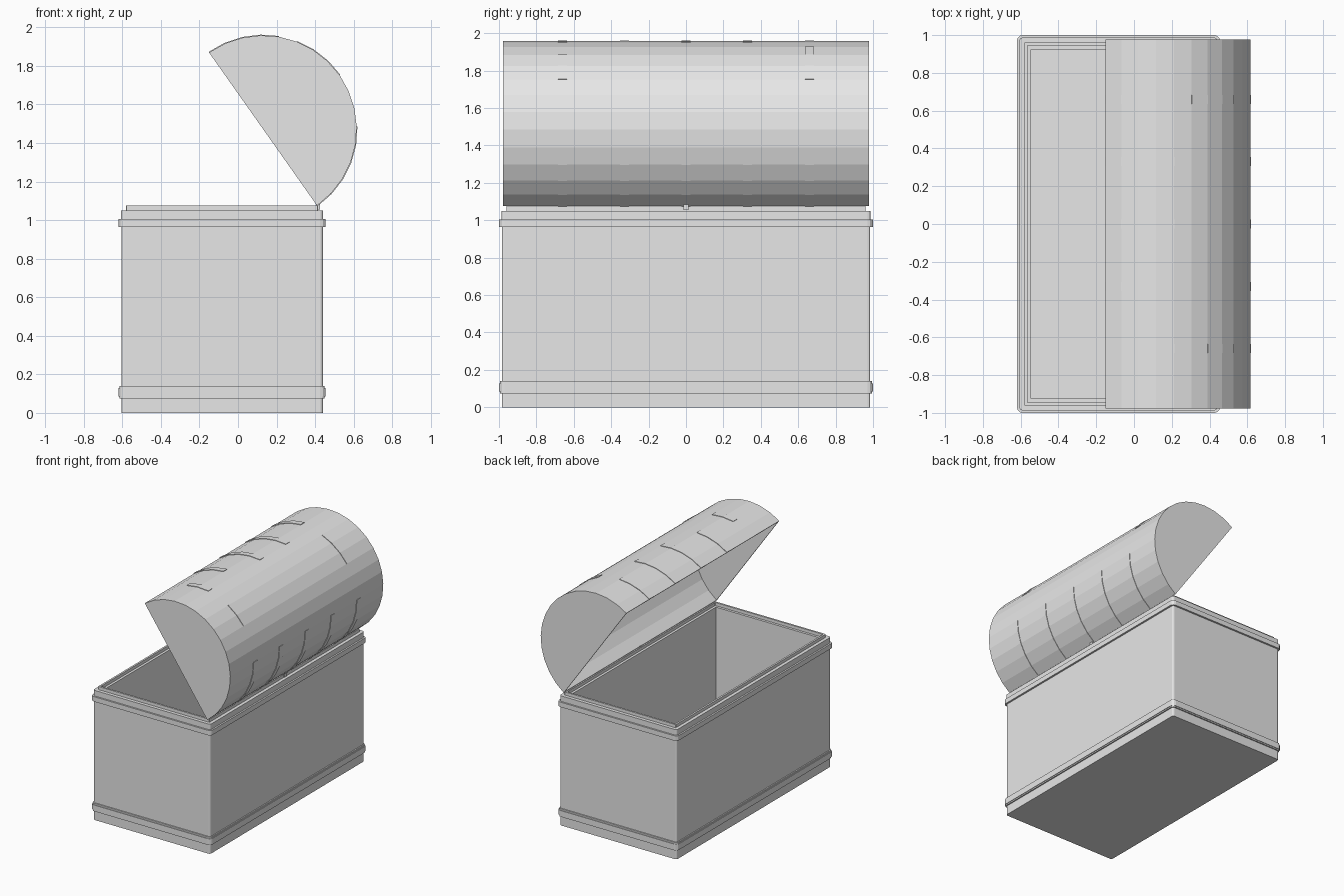
import bpy, bmesh, math

if "Cube" in bpy.data.objects:
    bpy.data.objects.remove(bpy.data.objects["Cube"])

GREY = bpy.data.materials.new("plain_grey")
GREY.diffuse_color = (0.8, 0.8, 0.8, 1)
GREY.use_nodes = True
GREY.node_tree.nodes["Principled BSDF"].inputs["Base Color"].default_value = GREY.diffuse_color

BOX_X, HALF_X, HALF_Y = -0.0825, 0.5375, 1.0
LID_X, LID_Z, LID_R = 0.13, 1.4725, 0.486
LID_START = math.radians(-54.8)   # angle of the hinge edge
STEPS = 16


def finish(name, bm):
    bmesh.ops.recalc_face_normals(bm, faces=bm.faces)
    mesh = bpy.data.meshes.new(name)
    bm.to_mesh(mesh)
    bm.free()
    mesh.materials.append(GREY)
    obj = bpy.data.objects.new(name, mesh)
    bpy.context.collection.objects.link(obj)
    return obj


def rounded_loop(bm, inset, z):
    """Rectangle with small rounded corners, inset from the widest outline."""
    r = max(0.03 - inset, 0.003)
    cx, cy = HALF_X - inset - r, HALF_Y - inset - r
    verts = []
    for q, (sx, sy) in enumerate([(1, 1), (-1, 1), (-1, -1), (1, -1)]):
        for k in range(4):
            a = math.radians(90 * q + 30 * k)
            verts.append(bm.verts.new((BOX_X + sx * cx + r * math.cos(a),
                                       sy * cy + r * math.sin(a), z)))
    return verts


def loft(name, profile):
    bm = bmesh.new()
    loops = [rounded_loop(bm, i, z) for i, z in profile]
    n = len(loops[0])
    for a, b in zip(loops, loops[1:]):
        for i in range(n):
            bm.faces.new((a[i], a[(i + 1) % n], b[(i + 1) % n], b[i]))
    bm.faces.new(loops[0])
    bm.faces.new(loops[-1])
    return finish(name, bm)


def arc_points(radius, first, last):
    return [(LID_X + radius * math.cos(LID_START + math.pi * k / STEPS),
             LID_Z + radius * math.sin(LID_START + math.pi * k / STEPS))
            for k in range(first, last + 1)]


def extrude_outline(name, outline, y0, y1):
    bm = bmesh.new()
    a = [bm.verts.new((x, y0, z)) for x, z in outline]
    b = [bm.verts.new((x, y1, z)) for x, z in outline]
    n = len(a)
    for i in range(n):
        bm.faces.new((a[i], a[(i + 1) % n], b[(i + 1) % n], b[i]))
    bm.faces.new(a)
    bm.faces.new(b)
    return finish(name, bm)


# Hollow chest body: foot, lower band, wall, upper band, stepped rim, interior
loft("chest_body", [
    (0.015, 0), (0.015, 0.075), (0.005, 0.075), (0.005, 0.085), (0, 0.085),
    (0, 0.128), (0.005, 0.128), (0.005, 0.14), (0.015, 0.14), (0.015, 0.965),
    (0, 0.965), (0, 1.005), (0.013, 1.005), (0.013, 1.05), (0.04, 1.05),
    (0.04, 1.075), (0.055, 1.075), (0.055, 1.05), (0.075, 1.05), (0.075, 0.03)])

# Open lid: curved half-round shell with end walls and an open underside
WALL, LID_Y = 0.01, 0.978
shell = arc_points(LID_R, 0, STEPS) + arc_points(LID_R - WALL, 0, STEPS)[::-1]
extrude_outline("lid_shell", shell, -LID_Y, LID_Y)
for side, s in (("front", -1), ("back", 1)):
    extrude_outline("lid_end_" + side, arc_points(LID_R - 0.001, 0, STEPS),
                    s * LID_Y, s * (LID_Y - WALL))

# Shallow straps that surface along parts of the lid
STRAPS = [(0.66, [(0, 5), (8, 11), (13, 16)]),
          (0.33, [(0, 5), (12, 16)]),
          (0.0, [(0, 5), (12, 16)]),
          (-0.33, [(0, 5), (13, 16)]),
          (-0.66, [(0, 5), (8, 10), (12, 14)])]
for y, spans in STRAPS:
    for first, last in spans:
        outline = (arc_points(LID_R + 0.004, first, last)
                   + arc_points(LID_R - 0.004, first, last)[::-1])
        extrude_outline("lid_strap", outline, y - 0.024, y + 0.024)

# Small hinge tab at the middle of the back edge
extrude_outline("hinge_tab", [(0.405, 1.055), (0.425, 1.055), (0.425, 1.085), (0.405, 1.085)],
                -0.013, 0.013)
